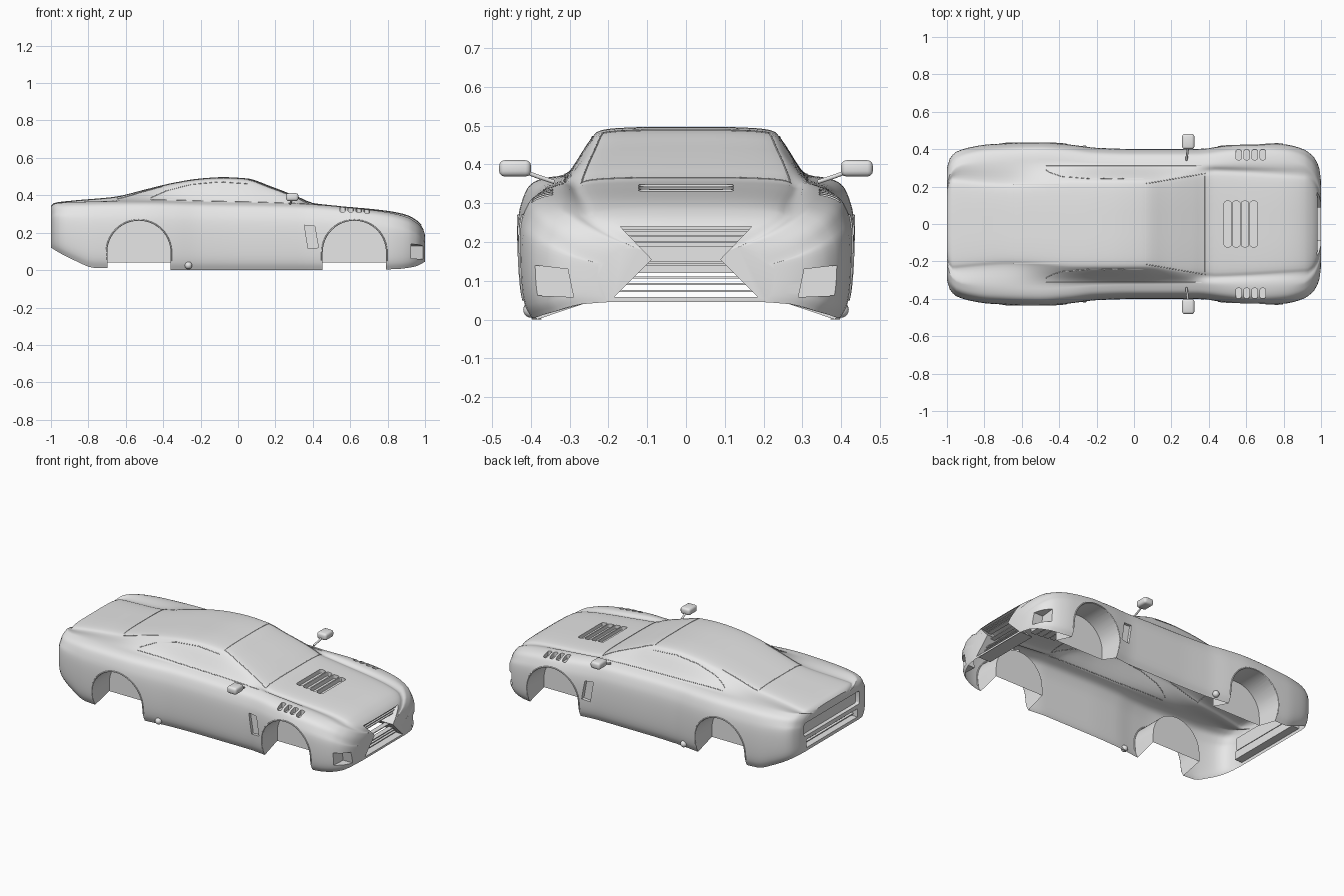
import bpy, bmesh, math
from mathutils import Vector
from mathutils.bvhtree import BVHTree

if "Cube" in bpy.data.objects:
    bpy.data.objects.remove(bpy.data.objects["Cube"])

paint = bpy.data.materials.new("light_grey")
paint.diffuse_color = (0.8, 0.8, 0.8, 1)
paint.use_nodes = True
paint.node_tree.nodes["Principled BSDF"].inputs["Base Color"].default_value = paint.diffuse_color


def add_mesh(name, bm, angle=30):
    bmesh.ops.recalc_face_normals(bm, faces=bm.faces)
    me = bpy.data.meshes.new(name)
    bm.to_mesh(me)
    bm.free()
    ob = bpy.data.objects.new(name, me)
    bpy.context.collection.objects.link(ob)
    me.materials.append(paint)
    smooth(ob, angle)
    return ob


def smooth(ob, angle=30):
    bpy.ops.object.select_all(action='DESELECT')
    ob.select_set(True)
    bpy.context.view_layer.objects.active = ob
    bpy.ops.object.shade_smooth_by_angle(angle=math.radians(angle))


def pchip(table, x):
    """Smooth interpolation without overshoot."""
    xs, ys = zip(*table)
    n = len(xs)
    d = [(ys[i + 1] - ys[i]) / (xs[i + 1] - xs[i]) for i in range(n - 1)]
    m = [d[0]] + [2 * a * b / (a + b) if a * b > 0 else 0 for a, b in zip(d, d[1:])] + [d[-1]]
    i = max(0, min(n - 2, sum(v <= x for v in xs) - 1))
    h = xs[i + 1] - xs[i]
    t = (x - xs[i]) / h
    return ((2*t**3 - 3*t*t + 1) * ys[i] + (t**3 - 2*t*t + t) * h * m[i]
            + (3*t*t - 2*t**3) * ys[i + 1] + (t**3 - t*t) * h * m[i + 1])


def chaikin(p):
    out = [p[0]]
    for a, b in zip(p, p[1:]):
        out += [a.lerp(b, 0.25), a.lerp(b, 0.75)]
    return out + [p[-1]]


# Body shape along its length
width = [(-1, .30), (-.985, .35), (-.95, .387), (-.87, .412), (-.77, .427), (-.5, .437),
         (-.35, .426), (-.2, .408), (0, .402), (.33, .402), (.5, .42), (.65, .435),
         (.8, .427), (.9, .403), (.96, .36), (.99, .30), (1, .23)]
bottom = [(-1, .12), (-.95, .09), (-.87, .05), (-.77, .012), (-.7, .01), (-.3, 0), (.4, 0),
          (.84, .005), (.95, .02), (1, .045)]
shoulder = [(-1, .335), (-.98, .352), (-.87, .36), (-.5, .366), (-.2, .36), (.2, .353),
            (.4, .347), (.65, .325), (.8, .305), (.9, .28), (.96, .245), (.99, .21), (1, .185)]
top = [(-1, .345), (-.98, .36), (-.87, .373), (-.66, .392), (-.5, .43), (-.35, .466), (-.2, .49),
       (-.08, .497), (.05, .49), (.17, .45), (.33, .388), (.4, .359), (.5, .347),
       (.8, .317), (.9, .296), (.96, .263), (.99, .228), (1, .195)]
roof_edge = [(-1, .24), (-.66, .215), (-.3, .235), (.05, .235), (.38, .28), (1, .25)]


def section(x):
    w, zb, zs, zc = (pchip(t, x) for t in (width, bottom, shoulder, top))
    h, yb = zs - zb, min(.31, w - .09)
    yr, zi = min(pchip(roof_edge, x), w - .13), max(zb, .042)
    p = [Vector(q) for q in (
        (w - .03, zb), (w - .008, zb + .12 * h), (w, zb + .4 * h), (w - .002, zb + .72 * h),
        (w - .018, zs - .045), (w - .035, zs - .015), (w - .07, zs), (yb, zs + .006),
        (yr + .006, zc - .02), (yr - .02, zc - .005), (yr * .5, zc), (0, zc))]
    for _ in range(2):
        p = chaikin(p)
    half = [Vector((min(.26, w * .75), zi))] + p
    return [(x, -v.x, v.y) for v in half] + [(x, v.x, v.y) for v in reversed(half[:-1])]


# Closed loft, its underside is removed after cutting
stations = [-1, -.995, -.985, -.97] + [-.95 + .03 * i for i in range(63)] + [.93, .95, .965, .98, .99, .996, 1]
bm = bmesh.new()
rings = [[bm.verts.new(c) for c in section(x)] for x in stations]
for a, b in zip(rings, rings[1:]):
    for i in range(len(a)):
        j = (i + 1) % len(a)
        bm.faces.new((a[i], a[j], b[j], b[i]))
bm.faces.new(rings[0])
bm.faces.new(rings[-1])
body = add_mesh("body_shell", bm)


# Cutters
def prism(bm, pts, axis, a, b):
    def place(p, d):
        return {'x': (d, p[0], p[1]), 'y': (p[0], d, p[1]), 'z': (p[0], p[1], d)}[axis]
    lo, hi = ([bm.verts.new(place(p, d)) for p in pts] for d in (a, b))
    n = len(pts)
    for i in range(n):
        bm.faces.new((lo[i], lo[(i + 1) % n], hi[(i + 1) % n], hi[i]))
    bm.faces.new(lo)
    bm.faces.new(hi)


def rect(u0, u1, v0, v1, r=0.0):
    if not r:
        return [(u0, v0), (u1, v0), (u1, v1), (u0, v1)]
    out = []
    for cu, cv, k in ((u1 - r, v1 - r, 0), (u0 + r, v1 - r, 1), (u0 + r, v0 + r, 2), (u1 - r, v0 + r, 3)):
        out += [(cu + r * math.cos((k + t / 3) * math.pi / 2), cv + r * math.sin((k + t / 3) * math.pi / 2))
                for t in range(4)]
    return out


def arch(cx, r, zbase, n=28):
    arc = [(cx + r * math.cos(math.pi * i / n), .095 + r * math.sin(math.pi * i / n)) for i in range(n + 1)]
    return [(cx + r, zbase)] + arc + [(cx - r, zbase)]


wheels = (-.53, .622)
cut = bmesh.new()
for s in (-1, 1):
    for cx in wheels:
        prism(cut, arch(cx, .169, -.1), 'y', s * .262, s * .6)
    prism(cut, [(.355, .24), (.41, .236), (.43, .12), (.375, .115)], 'y', s * .385, s * .6)
    prism(cut, [(s * .39, .14), (s * .305, .13), (s * .29, .058), (s * .385, .062)], 'x', .925, 1.1)
    for i in range(4):  # fender slots
        x = .545 + .043 * i
        prism(cut, rect(x, x + .029, *sorted((s * .343, s * .398)), .01), 'z', pchip(shoulder, x) - .03, .5)
for i in range(4):  # bonnet slots
    x = .482 + .046 * i
    prism(cut, rect(x, x + .039, -.122, .122, .012), 'z', pchip(top, x) - .025, .5)
hourglass = [(-.17, .24), (-.088, .155), (-.185, .058), (.185, .058), (.088, .155), (.17, .24)]
prism(cut, hourglass, 'x', .9, 1.1)
prism(cut, rect(-.27, .27, .215, .295, .01), 'x', -1.1, -.975)   # tail panel
prism(cut, rect(-.25, .25, .14, .19), 'x', -1.1, -.95)           # lower rear grille
cutter = add_mesh("cutter", cut)
cutter.hide_render = True
mod = body.modifiers.new("openings", 'BOOLEAN')
mod.operation, mod.solver, mod.object = 'DIFFERENCE', 'EXACT', cutter
bpy.context.view_layer.objects.active = body
bpy.ops.object.modifier_apply(modifier="openings")
bpy.data.objects.remove(cutter)

# Open the underside and the front grille
bm = bmesh.new()
bm.from_mesh(body.data)
gone = [f for f in bm.faces
        if (f.normal.z < -.6 and max(v.co.z for v in f.verts) < .135
            and min(abs(v.co.y) for v in f.verts) < .3)
        or (f.normal.x > .9 and all(abs(v.co.x - .9) < .002 and abs(v.co.y) < .2 for v in f.verts))]
bmesh.ops.delete(bm, geom=gone, context='FACES')
bm.to_mesh(body.data)
tree = BVHTree.FromBMesh(bm)
bm.free()
smooth(body)


# Tubes: free, or projected on the body along a direction
def tube(name, pts, r, direction=None):
    if direction:
        d, dense = Vector(direction), []
        for a, b in zip(pts, pts[1:]):
            n = max(2, int((Vector(b) - Vector(a)).length / .015))
            dense += [Vector(a).lerp(Vector(b), i / n) for i in range(n)]
        hits = [tree.ray_cast(p - d, d)[0] for p in dense + [Vector(pts[-1])]]
        pts = [h for h in hits if h]
        if len(pts) < 2:
            return
    cu = bpy.data.curves.new(name, 'CURVE')
    cu.dimensions, cu.bevel_depth, cu.bevel_resolution, cu.use_fill_caps = '3D', r, 1, True
    sp = cu.splines.new('POLY')
    sp.points.add(len(pts) - 1)
    for q, p in zip(sp.points, pts):
        q.co = (*p, 1)
    cu.materials.append(paint)
    ob = bpy.data.objects.new(name, cu)
    bpy.context.collection.objects.link(ob)
    bpy.ops.object.select_all(action='DESELECT')
    ob.select_set(True)
    bpy.context.view_layer.objects.active = ob
    bpy.ops.object.convert(target='MESH')


down = (0, 0, -1)
tube("windscreen_seam", [(.06, -.215, 0), (.38, -.27, 0), (.38, .27, 0), (.06, .215, 0), (.06, -.215, 0)], .0022, down)
tube("rear_window_seam", [(-.4, -.21, 0), (-.645, -.21, 0), (-.645, .21, 0), (-.4, .21, 0)], .0022, down)


def box(name, c, size, bevel=0.0):
    bm = bmesh.new()
    bmesh.ops.create_cube(bm, size=1)
    for v in bm.verts:
        v.co = Vector(a * b for a, b in zip(v.co, size)) + Vector(c)
    if bevel:
        bmesh.ops.bevel(bm, geom=bm.edges[:], offset=bevel, segments=3, affect='EDGES', profile=.5)
    add_mesh(name, bm, 50)


for s, side in ((-1, "right"), (1, "left")):
    inward = (0, -s, 0)
    tube(side + "_window_seam", [(-.47, 0, .385), (-.38, 0, .425), (-.25, 0, .458), (-.1, 0, .472),
                                 (.05, 0, .462)], .002, inward)
    tube(side + "_window_sill", [(-.47, s * .312, 0), (.36, s * .312, 0)], .002, down)
    for cx in wheels:
        tube(side + "_arch_lip", [(x, 0, z) for x, z in arch(cx, .173, .05)], .004, inward)
    # Mirrors and exhaust tips
    box(side + "_mirror", (.29, s * .441, .39), (.066, .082, .042), .014)
    tube(side + "_mirror_stalk", [(.28, s * .34, .355), (.285, s * .38, .368), (.29, s * .42, .383)], .006)
    bm = bmesh.new()
    bmesh.ops.create_uvsphere(bm, u_segments=16, v_segments=10, radius=.02)
    bmesh.ops.translate(bm, verts=bm.verts, vec=(-.265, s * .4, .025))
    add_mesh(side + "_exhaust_tip", bm)

# Grille slats, as wide as the opening at their height
for z in (.23, .215, .2, .147, .108, .092, .074):
    half = .088 + (z - .155) * .97 if z > .155 else .088 + (.155 - z)
    box("grille_slat", (.955, 0, z), (.03, 2 * half + .004, .005))
for z in (.155, .172):
    box("rear_slat", (-.965, 0, z), (.02, .5, .005))
